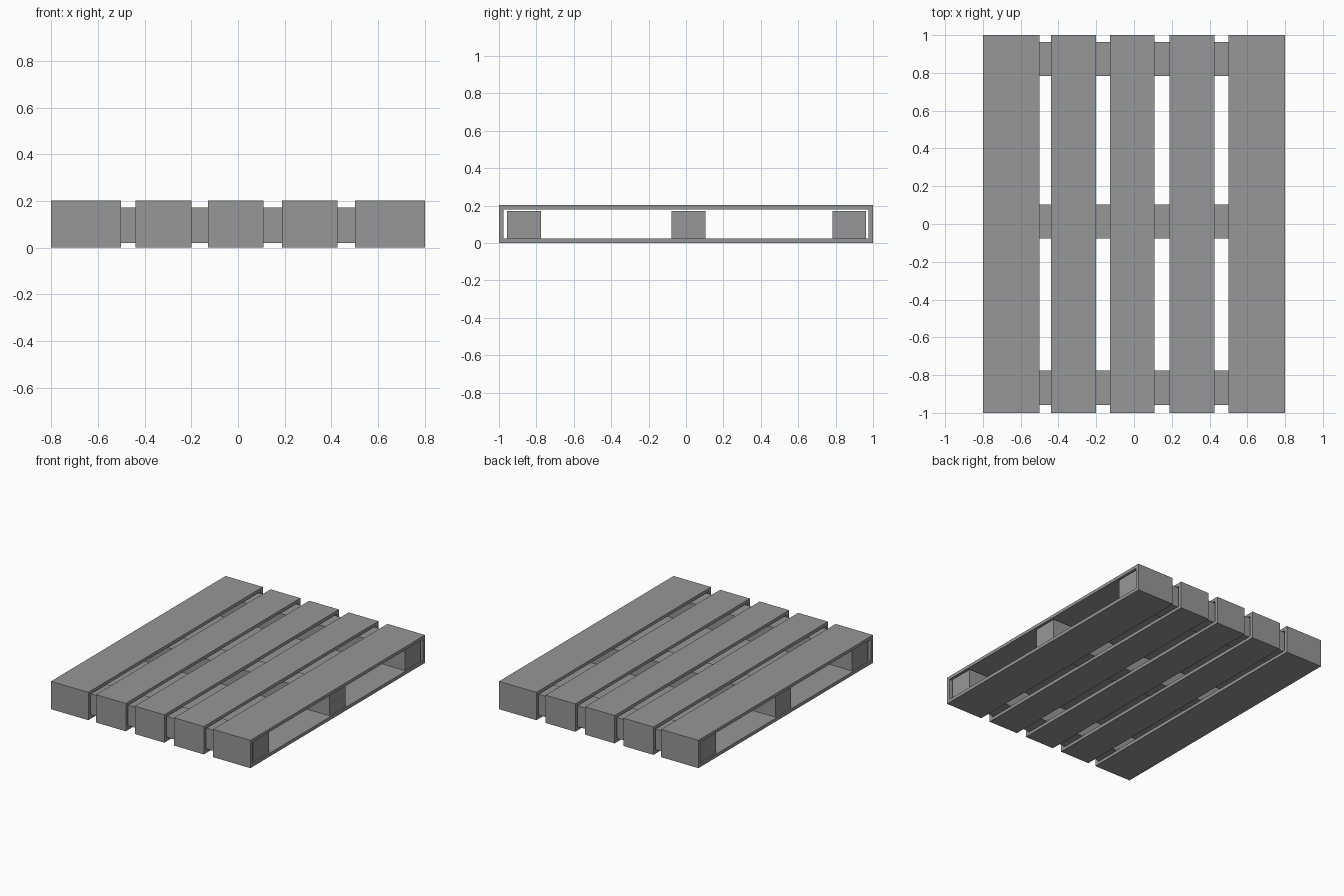
import bpy, bmesh

if "Cube" in bpy.data.objects:
    bpy.data.objects.remove(bpy.data.objects["Cube"])

# Dark grey shared by all parts
grey = bpy.data.materials.new("dark_grey")
grey.diffuse_color = (0.31, 0.31, 0.31, 1)
grey.use_nodes = True
grey.node_tree.nodes["Principled BSDF"].inputs["Base Color"].default_value = grey.diffuse_color


def finish(name, bm):
    bmesh.ops.recalc_face_normals(bm, faces=bm.faces)
    mesh = bpy.data.meshes.new(name)
    bm.to_mesh(mesh)
    bm.free()
    mesh.materials.append(grey)
    obj = bpy.data.objects.new(name, mesh)
    bpy.context.collection.objects.link(obj)


def wrapped_slat(name, x0, x1):
    """Rectangular board loop: top, bottom and two end boards, open along x."""
    outer = [(-1, 0), (1, 0), (1, 0.202), (-1, 0.202)]
    inner = [(-0.975, 0.024), (0.975, 0.024), (0.975, 0.179), (-0.975, 0.179)]
    bm = bmesh.new()
    rings = [[bm.verts.new((x, y, z)) for y, z in loop]
             for x, loop in ((x0, outer), (x1, outer), (x1, inner), (x0, inner))]
    for a in range(4):
        r, s = rings[a], rings[(a + 1) % 4]
        for i in range(4):
            j = (i + 1) % 4
            bm.faces.new((r[i], r[j], s[j], s[i]))
    finish(name, bm)


def beam(name, y0, y1):
    """Solid cross beam running through the slats along x."""
    bm = bmesh.new()
    bmesh.ops.create_cube(bm, size=1)
    bmesh.ops.scale(bm, vec=(1.58, y1 - y0, 0.151), verts=bm.verts)
    bmesh.ops.translate(bm, vec=(0, (y0 + y1) / 2, 0.0965), verts=bm.verts)
    finish(name, bm)


# Five slats, wide ones at the sides
for i, (x0, x1) in enumerate([(-0.8, -0.501), (-0.439, -0.2), (-0.128, 0.109),
                              (0.188, 0.426), (0.5, 0.8)]):
    wrapped_slat(f"slat_{i + 1}", x0, x1)

# Three cross beams
for name, y0, y1 in [("front_beam", -0.957, -0.775), ("middle_beam", -0.077, 0.103),
                     ("back_beam", 0.783, 0.963)]:
    beam(name, y0, y1)
